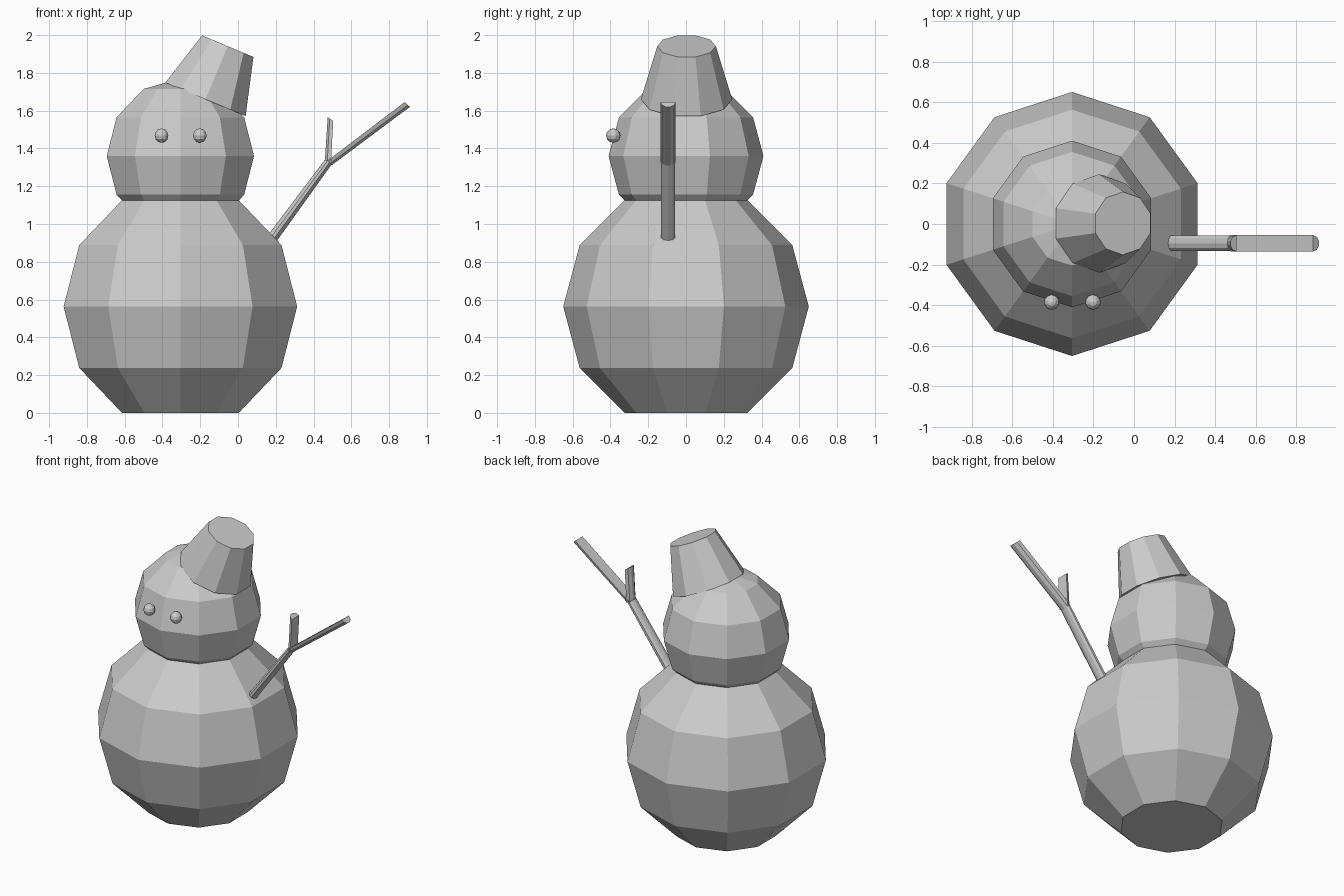
import bpy, bmesh
from math import sin, cos, pi, radians
from mathutils import Vector, Matrix

if "Cube" in bpy.data.objects:
    bpy.data.objects.remove(bpy.data.objects["Cube"])

CX = -0.305   # axis of body and head
ARM_Y = -0.095


def loft(name, rings, matrix=Matrix()):
    """Skin equal-sized rings of points and close both ends."""
    bm = bmesh.new()
    loops = [[bm.verts.new(p) for p in ring] for ring in rings]
    n = len(loops[0])
    for a, b in zip(loops, loops[1:]):
        for i in range(n):
            j = (i + 1) % n
            bm.faces.new((a[i], a[j], b[j], b[i]))
    bm.faces.new(loops[0][::-1])
    bm.faces.new(loops[-1])
    bmesh.ops.remove_doubles(bm, verts=bm.verts[:], dist=1e-5)
    bmesh.ops.recalc_face_normals(bm, faces=bm.faces[:])
    mesh = bpy.data.meshes.new(name)
    bm.to_mesh(mesh)
    bm.free()
    ob = bpy.data.objects.new(name, mesh)
    ob.matrix_world = matrix
    bpy.context.collection.objects.link(ob)
    return ob


def ring(r, z, n=10):
    return [Vector((r * cos(pi / 2 + 2 * pi * i / n),
                    r * sin(pi / 2 + 2 * pi * i / n), z)) for i in range(n)]


def ball(name, centre, r, lats=(-90, -60, -30, 0, 30, 60, 90), n=10):
    rings = [ring(max(r * cos(radians(a)), 1e-7), r * sin(radians(a)), n) for a in lats]
    return loft(name, rings, Matrix.Translation(centre))


def section(x, z, u, w, start, stop, n):
    """Oval (or half oval) slice of a twig: u, w span the front plane, y the depth."""
    angles = [start + (stop - start) * i / n for i in range(n)]
    return [Vector((x + u * cos(a), ARM_Y + 0.04 * sin(a), z + w * cos(a))) for a in angles]


def full(x, z, u, w):
    return section(x, z, u, w, 0, 2 * pi, 10)


def half(x, z, u, w):
    return section(x, z, u, w, -pi / 2, pi / 2 + pi / 5, 6)


# snowballs: the body is cut flat at its ends
ball("body", (CX, 0, 0.563), 0.65, (-60, -30, 0, 30, 60))
ball("head", (CX, 0, 1.36), 0.41)

# eyes
for side, x in (("right", -0.405), ("left", -0.202)):
    ball("eye_" + side, (x, -0.385, 1.468), 0.038)

# tilted bucket hat
loft("hat", [ring(0.242, 0), ring(0.155, 0.305)],
     Matrix.Translation((-0.172, 0.003, 1.66)) @ Matrix.Rotation(radians(22.7), 4, 'Y'))

# twig arm: oval stem split into two half-oval branches
loft("arm_stem", [full(0.13, 0.855, 0.023, -0.018), full(0.478, 1.328, 0.018, -0.012)])
loft("arm_outer_branch", [half(0.474, 1.335, 0.022, -0.026), half(0.882, 1.645, 0.030, -0.026)])
loft("arm_upper_branch", [half(0.492, 1.322, -0.033, 0.02), half(0.504, 1.546, -0.031, 0.02)])
